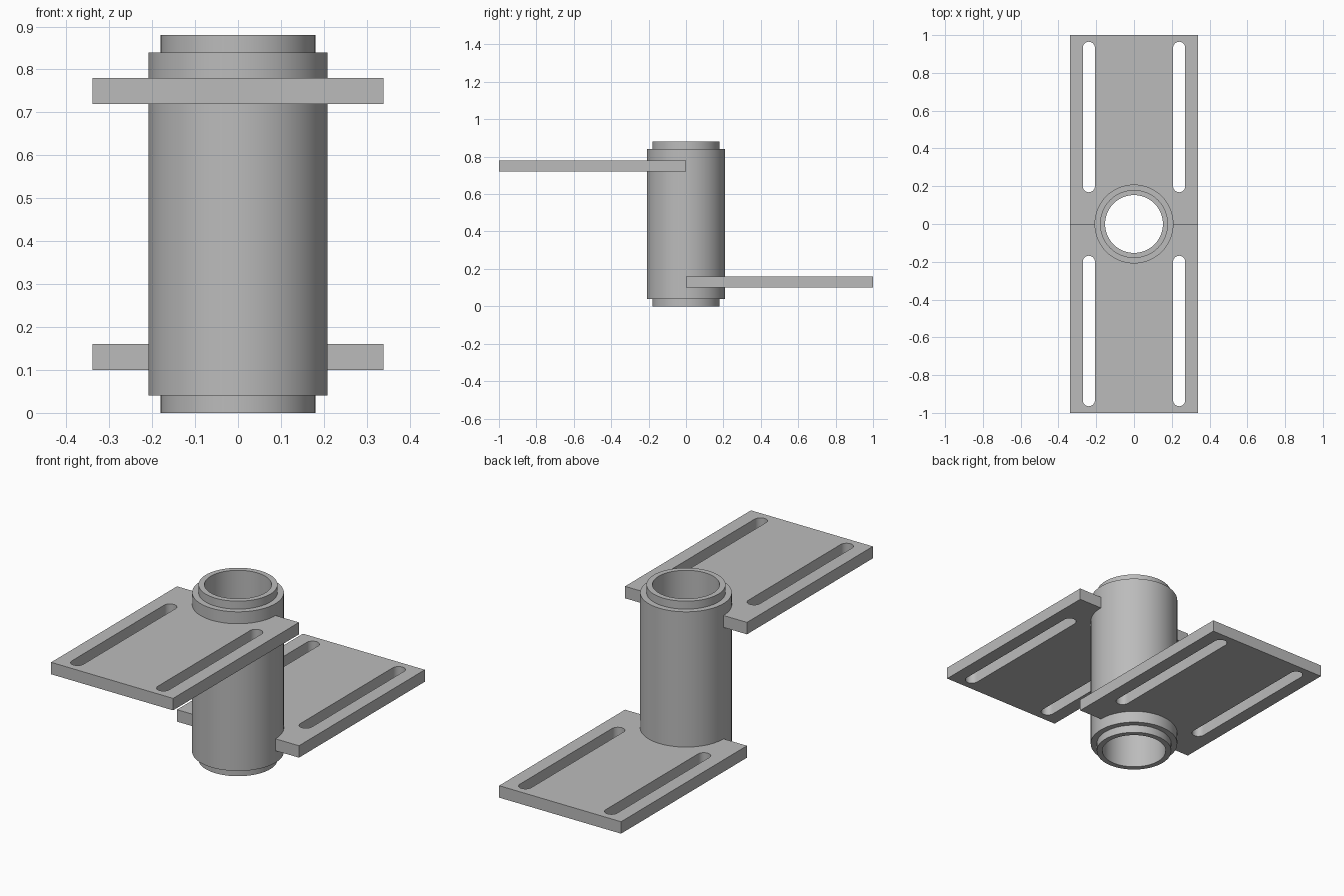
import bpy, bmesh
from math import pi, sin, cos

cube = bpy.data.objects.get("Cube")
if cube:
    bpy.data.objects.remove(cube, do_unlink=True)

steel = bpy.data.materials.new("grey steel")
steel.use_nodes = True
GREY = (0.5, 0.5, 0.5, 1)
steel.diffuse_color = GREY
steel.node_tree.nodes["Principled BSDF"].inputs["Base Color"].default_value = GREY


def add_object(name, mesh):
    obj = bpy.data.objects.new(name, mesh)
    bpy.context.collection.objects.link(obj)
    mesh.materials.clear()
    mesh.materials.append(steel)
    bpy.ops.object.select_all(action='DESELECT')
    obj.select_set(True)
    bpy.context.view_layer.objects.active = obj
    bpy.ops.object.shade_smooth_by_angle(angle=pi / 6)
    return obj


def arc(cx, cy, radius, start, end, steps):
    angles = [start + (end - start) * i / steps for i in range(steps + 1)]
    return [(cx + radius * cos(a), cy + radius * sin(a)) for a in angles]


# Hollow tube with a stepped collar at each end, as a closed lathe profile
def make_tube(name, profile, segments=64):
    bm = bmesh.new()
    rings = [[bm.verts.new((x, y, z)) for x, y in
              arc(0, 0, r, 0, 2 * pi, segments)[:-1]] for r, z in profile]
    for lower, upper in zip(rings, rings[1:] + rings[:1]):
        for i in range(segments):
            j = (i + 1) % segments
            bm.faces.new((lower[i], lower[j], upper[j], upper[i]))
    bmesh.ops.recalc_face_normals(bm, faces=bm.faces)
    mesh = bpy.data.meshes.new(name)
    bm.to_mesh(mesh)
    bm.free()
    return add_object(name, mesh)


BORE, NECK, BODY, HEIGHT, STEP = 0.153, 0.18, 0.209, 0.88, 0.04
make_tube("sleeve_tube", [
    (BORE, 0), (NECK, 0), (NECK, STEP), (BODY, STEP),
    (BODY, HEIGHT - STEP), (NECK, HEIGHT - STEP), (NECK, HEIGHT), (BORE, HEIGHT)])


# Slotted mounting plate wrapping half the tube; side is +1 (back) or -1 (front)
def make_plate(name, side, z_mid):
    width, notch, slot_x, slot_r = 0.339, 0.2, 0.239, 0.032
    outline = [(-width, 0), (-width, 1), (width, 1), (width, 0)]
    outline += arc(0, 0, notch, 0, pi, 32)
    loops = [outline]
    for x in (-slot_x, slot_x):
        loops.append(arc(x, 0.965 - slot_r, slot_r, 0, pi, 12) +
                     arc(x, 0.168 + slot_r, slot_r, pi, 2 * pi, 12))
    curve = bpy.data.curves.new(name, 'CURVE')
    curve.dimensions = '2D'
    curve.fill_mode = 'BOTH'
    curve.extrude = 0.03
    for loop in loops:
        spline = curve.splines.new('POLY')
        spline.points.add(len(loop) - 1)
        spline.use_cyclic_u = True
        for point, (x, y) in zip(spline.points, loop):
            point.co = (x * side, y * side, 0, 1)
    helper = bpy.data.objects.new(name + "_outline", curve)
    bpy.context.collection.objects.link(helper)
    graph = bpy.context.evaluated_depsgraph_get()
    mesh = bpy.data.meshes.new_from_object(helper.evaluated_get(graph))
    bpy.data.objects.remove(helper, do_unlink=True)
    # Weld the filled caps to the walls
    bm = bmesh.new()
    bm.from_mesh(mesh)
    bmesh.ops.remove_doubles(bm, verts=bm.verts, dist=0.0001)
    bmesh.ops.recalc_face_normals(bm, faces=bm.faces)
    bm.to_mesh(mesh)
    bm.free()
    plate = add_object(name, mesh)
    plate.location.z = z_mid


make_plate("upper_front_plate", -1, 0.75)
make_plate("lower_back_plate", 1, 0.13)
